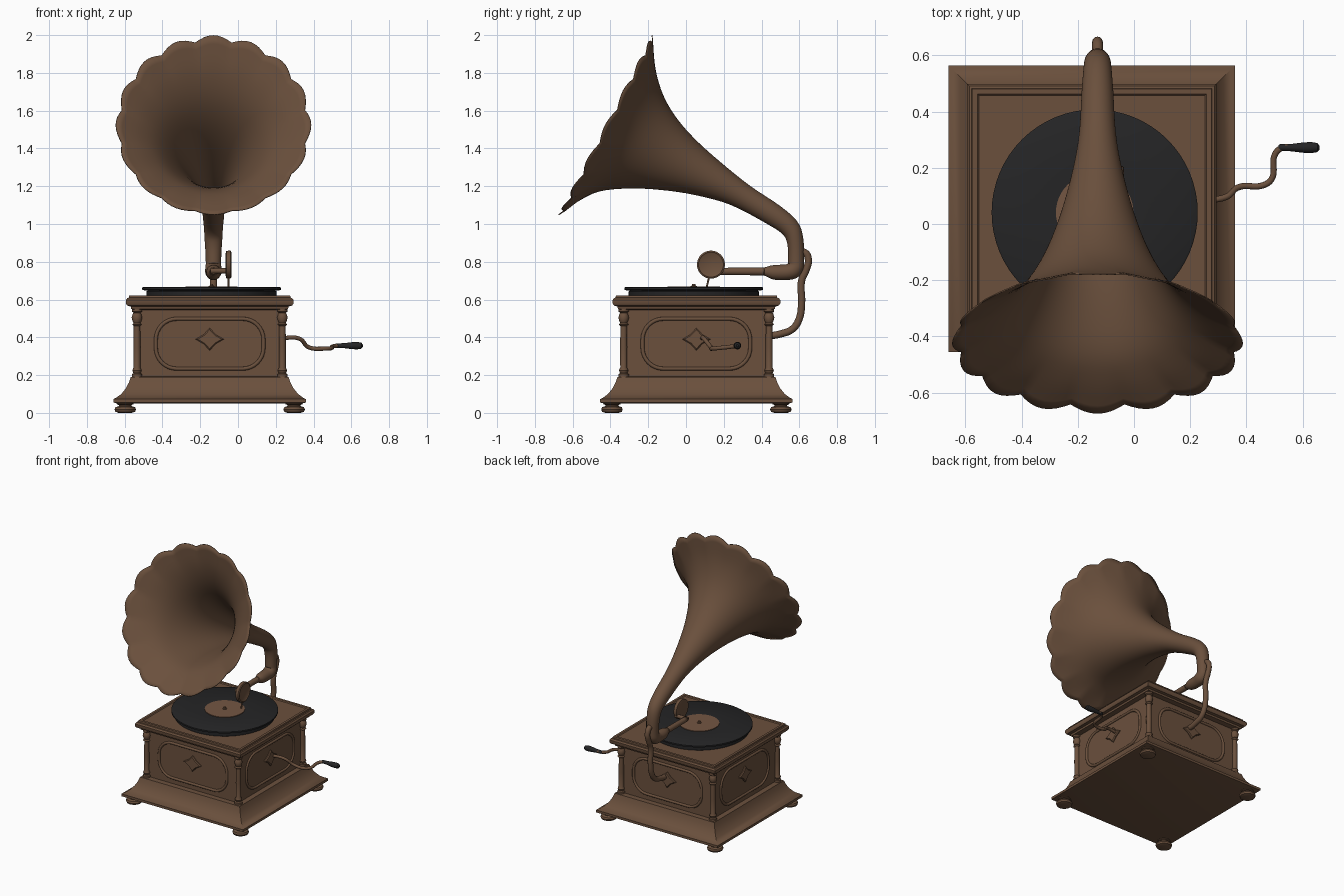
import bpy, bmesh, math
from mathutils import Matrix, Vector

if "Cube" in bpy.data.objects:
    bpy.data.objects.remove(bpy.data.objects["Cube"])

CX, CY = -0.15, 0.055          # centre of the cabinet
AX = -0.13                     # plane of the horn and arm


def material(name, col):
    m = bpy.data.materials.new(name)
    m.diffuse_color = (*col, 1)
    m.use_nodes = True
    m.node_tree.nodes["Principled BSDF"].inputs["Base Color"].default_value = m.diffuse_color
    return m


BROWN = material("brown_wood", (0.145, 0.080, 0.046))
LABEL = material("label_brown", (0.175, 0.092, 0.055))
BLACK = material("black", (0.018, 0.018, 0.019))


def finish(name, bm, mat, angle=35):
    bmesh.ops.recalc_face_normals(bm, faces=bm.faces)
    me = bpy.data.meshes.new(name)
    bm.to_mesh(me)
    bm.free()
    ob = bpy.data.objects.new(name, me)
    bpy.context.collection.objects.link(ob)
    me.materials.append(mat)
    bpy.ops.object.select_all(action='DESELECT')
    ob.select_set(True)
    bpy.context.view_layer.objects.active = ob
    bpy.ops.object.shade_smooth_by_angle(angle=math.radians(angle))
    return ob


def skin(bm, rings, caps=True):
    """Join rings of points with quads."""
    vs = [[bm.verts.new(p) for p in r] for r in rings]
    n = len(vs[0])
    for a, b in zip(vs, vs[1:]):
        for i in range(n):
            bm.faces.new((a[i], a[(i + 1) % n], b[(i + 1) % n], b[i]))
    if caps:
        bm.faces.new(vs[0])
        bm.faces.new(vs[-1])


def lathe(name, prof, loc, mat, n=32, rot=None):
    """Turn (radius, height) points round the z axis."""
    bm = bmesh.new()
    skin(bm, [[(r * math.cos(2 * math.pi * i / n), r * math.sin(2 * math.pi * i / n), z)
               for i in range(n)] for r, z in prof])
    bm.transform(Matrix.Translation(loc) @ (rot or Matrix.Identity(4)))
    return finish(name, bm, mat)


def square_stack(name, prof, mat):
    """Square mouldings from (half width, height) points."""
    bm = bmesh.new()
    skin(bm, [[(CX + sx * h, CY + sy * h, z) for sx, sy in ((-1, -1), (1, -1), (1, 1), (-1, 1))]
              for h, z in prof])
    return finish(name, bm, mat)


def tube(name, pts, r, mat, cyclic=False, smooth=True):
    cu = bpy.data.curves.new(name, 'CURVE')
    cu.dimensions = '3D'
    cu.bevel_depth, cu.bevel_resolution, cu.resolution_u = r, 4, 8
    cu.use_fill_caps = True
    if smooth:
        sp = cu.splines.new('BEZIER')
        sp.bezier_points.add(len(pts) - 1)
        for b, p in zip(sp.bezier_points, pts):
            b.co = p
            b.handle_left_type = b.handle_right_type = 'AUTO'
    else:
        sp = cu.splines.new('POLY')
        sp.points.add(len(pts) - 1)
        for b, p in zip(sp.points, pts):
            b.co = (*p, 1)
    sp.use_cyclic_u = cyclic
    cu.materials.append(mat)
    ob = bpy.data.objects.new(name, cu)
    bpy.context.collection.objects.link(ob)
    return ob


# Cabinet: flared plinth, body, moulded lid
square_stack("plinth", [(.49, .05), (.51, .055), (.51, .073), (.495, .08), (.468, .10),
                        (.444, .13), (.428, .16), (.418, .19), (.38, .192)], BROWN)
square_stack("cabinet_body", [(.38, .185), (.38, .56)], BROWN)
square_stack("lid", [(.39, .545), (.415, .55), (.418, .563), (.436, .568), (.444, .58),
                     (.444, .597), (.436, .608), (.428, .61), (.426, .621), (.408, .621),
                     (.402, .615)], BROWN)

# Feet and turned corner columns
for sx in (-1, 1):
    for sy in (-1, 1):
        lathe("foot", [(.035, 0), (.052, .006), (.057, .018), (.052, .03), (.034, .036),
                       (.034, .042), (.045, .046), (.045, .056)],
              (CX + sx * .447, CY + sy * .447, 0), BROWN, 24)
        lathe("corner_column", [(.027, .19), (.027, .205), (.019, .21), (.025, .225), (.018, .24),
                                (.019, .35), (.017, .46), (.026, .468), (.018, .476), (.023, .485),
                                (.028, .505), (.022, .525), (.018, .53), (.027, .536), (.027, .55)],
              (CX + sx * .385, CY + sy * .385, 0), BROWN, 16)

# Panel frame and diamond plate on each side
for k in range(4):
    M = Matrix.Translation((CX, CY, 0)) @ Matrix.Rotation(k * math.pi / 2, 4, 'Z')
    pts = []
    for q, (sx, sz) in enumerate(((1, 1), (-1, 1), (-1, -1), (1, -1))):
        for j in range(9):
            a = math.pi / 2 * (q + j / 8)
            pts.append(M @ Vector((sx * .175 + .11 * math.cos(a), -.38,
                                   .366 + sz * .022 + .11 * math.sin(a))))
    tube("panel_frame", pts, .010, BROWN, True, False)
    bm = bmesh.new()
    skin(bm, [[M @ Vector((.075 * s * x, y, .39 + .06 * s * z))
               for x, z in ((1, 0), (.42, .42), (0, 1), (-.42, .42),
                            (-1, 0), (-.42, -.42), (0, -1), (.42, -.42))]
              for s, y in ((1, -.375), (1, -.386), (.85, -.392))])
    finish("diamond_plate", bm, BROWN)

# Turntable, record, label and spindle
RX, RY = -.14, .041
lathe("turntable", [(.33, .612), (.345, .62), (.345, .643), (.335, .65)], (RX, RY, 0), BLACK, 64)
lathe("record", [(.355, .648), (.367, .652), (.367, .663), (.36, .667), (.15, .665)],
      (RX, RY, 0), BLACK, 64)
lathe("record_label", [(.138, .66), (.138, .669)], (RX, RY, 0), LABEL, 48)
lathe("spindle", [(.016, .665), (.016, .672), (.009, .674), (.008, .682)], (RX, RY, 0), BROWN, 16)

# Horn, elbow and tone arm: each ring spans an outer and an inner (y, z) point
SECT = [(-.18, 1.99, -.667, 1.055), (-.166, 1.82, -.562, 1.13), (-.125, 1.68, -.456, 1.178),
        (-.055, 1.56, -.30, 1.193), (.045, 1.445, -.13, 1.185), (.177, 1.326, .05, 1.158),
        (.335, 1.199, .24, 1.105), (.493, 1.093, .44, 1.0), (.583, 1.013, .52, .944),
        (.615, .93, .543, .885), (.62, .80, .546, .80), (.612, .752, .544, .788),
        (.58, .717, .53, .781), (.52, .708, .51, .78), (.46, .712, .455, .776),
        (.42, .73, .42, .766), (.39, .733, .39, .765), (.18, .735, .18, .763)]


def spline(t):
    i = min(int(t), len(SECT) - 2)
    u = t - i
    p = [Vector(SECT[max(0, min(len(SECT) - 1, i + d))]) for d in (-1, 0, 1, 2)]
    if i == 0:
        p[0] = 2 * p[1] - p[2]
    return .5 * (2 * p[1] + (p[2] - p[0]) * u + (2 * p[0] - 5 * p[1] + 4 * p[2] - p[3]) * u * u
                 + (3 * p[1] - p[0] - 3 * p[2] + p[3]) * u ** 3)


N, STEP, LOBES = 128, 4, 16
rings = []
for s in range((len(SECT) - 1) * STEP + 1):
    t = s / STEP
    uy, uz, ly, lz = spline(t)
    c, h = Vector((AX, (uy + ly) / 2, (uz + lz) / 2)), Vector((0, (uy - ly) / 2, (uz - lz) / 2))
    r = h.length
    axis = Vector((0, -h.z, h.y)).normalized()
    w = max(0, 1 - t / 1.6) ** 1.5                   # scallops fade away from the rim
    ring = []
    for i in range(N):
        a = 2 * math.pi * i / N
        lobe = abs(math.cos(LOBES / 2 * a)) - .7
        k = 1 + .045 * w * lobe
        ring.append(c + h * math.cos(a) * k + Vector((r * .965 * math.sin(a) * k, 0, 0))
                    + axis * (.02 * w * lobe))
    rings.append(ring)
bm = bmesh.new()
skin(bm, rings, False)
horn = finish("horn_and_tone_arm", bm, BROWN, 60)
sol = horn.modifiers.new("thickness", 'SOLIDIFY')
sol.thickness, sol.offset = .005, -1

# Sound box with its link and needle
lathe("arm_link", [(.014, -.015), (.014, .09)], (AX, .185, .752), BROWN, 16,
      Matrix.Rotation(math.pi / 2, 4, 'Y'))
lathe("sound_box", [(.06, -.015), (.073, -.012), (.074, .01), (.066, .015), (.06, .011)],
      (-.05, .132, .785), BROWN, 40, Matrix.Rotation(math.pi / 2, 4, 'Y'))
tube("needle", [(-.05, .125, .73), (-.05, .11, .668)], .005, BROWN, smooth=False)

# Rear bracket holding the horn
tube("rear_bracket", [(AX, .42, .405), (AX, .50, .418), (AX, .565, .445), (AX, .60, .50),
                      (AX, .612, .58), (AX, .612, .70), (AX, .635, .755), (AX, .648, .81),
                      (AX, .63, .848), (AX, .585, .85)], .019, BROWN)

# Crank and its handle
tube("crank", [(.22, .085, .395), (.325, .095, .393), (.375, .132, .347), (.46, .138, .34),
               (.49, .16, .342), (.503, .25, .352), (.53, .272, .356), (.57, .272, .356)],
     .011, BROWN)
lathe("crank_handle", [(.009, .515), (.012, .52), (.013, .56), (.018, .60), (.020, .63),
                       (.016, .653), (.006, .661)], (0, .272, .356), BLACK, 20,
      Matrix.Rotation(math.pi / 2, 4, 'Y'))
